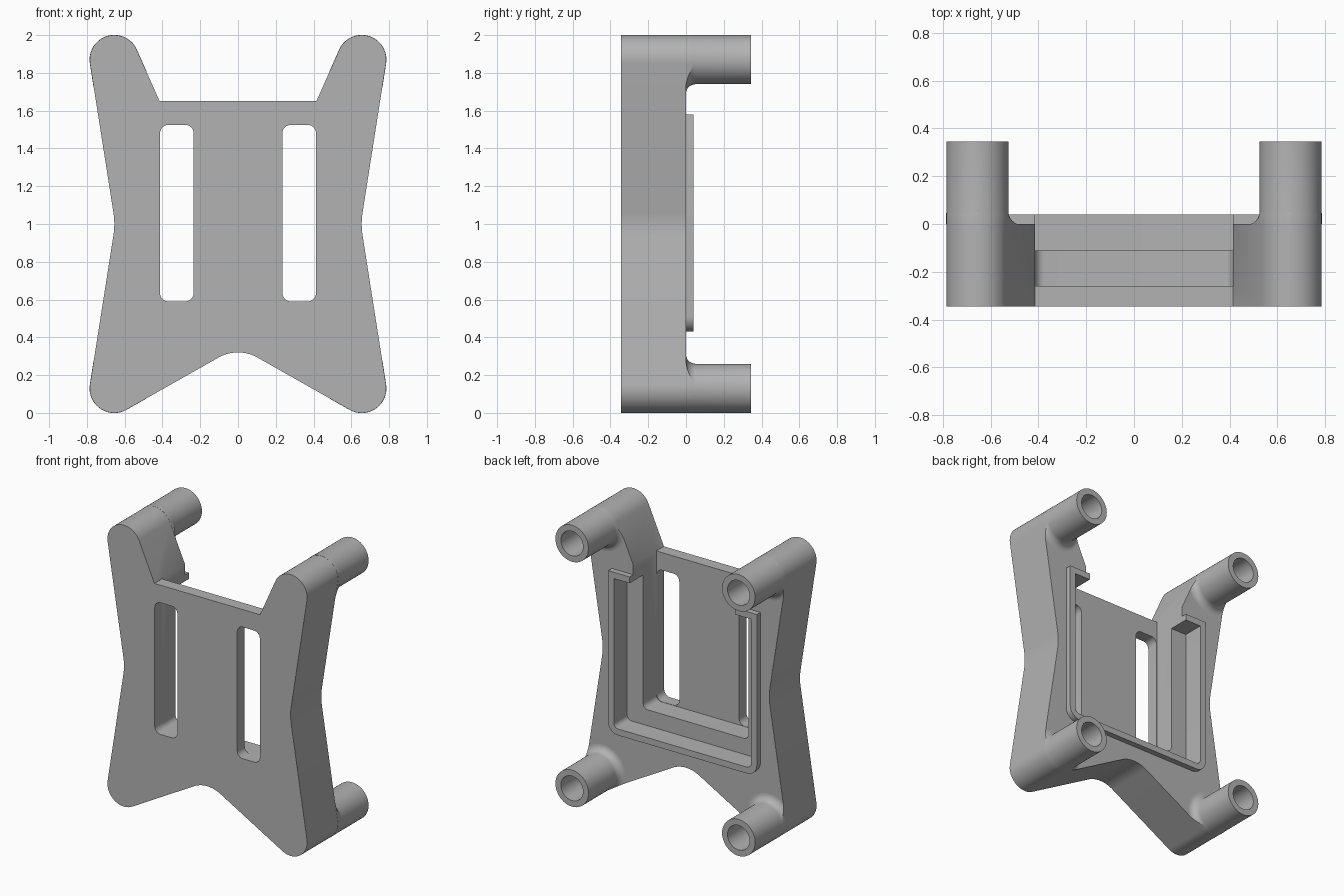
import bpy, bmesh, math
from mathutils import Vector, Matrix

if "Cube" in bpy.data.objects:
    bpy.data.objects.remove(bpy.data.objects["Cube"])

grey = bpy.data.materials.new("plain grey")
grey.use_nodes = True
colour = (0.45, 0.45, 0.45, 1)
grey.diffuse_color = colour
grey.node_tree.nodes["Principled BSDF"].inputs["Base Color"].default_value = colour

FRONT, BACK, END = -0.345, 0.0, 0.345
POST_X, POST_R, HOLE_R = 0.655, 0.13, 0.087
POST_Z = (0.13, 1.87)


def belt(circles, steps=14):
    """Counterclockwise outline wrapped round circles; negative radius is concave."""
    n = len(circles)
    normals = []
    for i, (x, z, r) in enumerate(circles):
        x2, z2, r2 = circles[(i + 1) % n]
        dx, dz = x2 - x, z2 - z
        tilt = math.asin((r - r2) / math.hypot(dx, dz))
        normals.append(math.atan2(dz, dx) - math.pi / 2 + tilt)
    points = []
    for i, (x, z, r) in enumerate(circles):
        if abs(r) < 1e-6:
            points.append((x, z))
            continue
        start = normals[i - 1]
        turn = (normals[i] - start + math.pi) % math.tau - math.pi
        for k in range(steps + 1):
            a = start + turn * k / steps
            points.append((x + r * math.cos(a), z + r * math.sin(a)))
    return points


def rounded_rect(x0, x1, z0, z1, r_low, r_high):
    return belt([(x0 + r_low, z0 + r_low, r_low), (x1 - r_low, z0 + r_low, r_low),
                 (x1 - r_high, z1 - r_high, r_high), (x0 + r_high, z1 - r_high, r_high)], 8)


def plate_outline(grow=0.0):
    half = [(POST_X, POST_Z[0], POST_R), (POST_X + 0.4, 1.0, -0.4),
            (POST_X, POST_Z[1], POST_R), (0.415, 1.65, 0)]
    mirrored = [(-x, z, r) for x, z, r in reversed(half)]
    loop = half + mirrored + [(0, 0.11, -0.21)]
    return belt([(x, z, r + grow) for x, z, r in loop], 20)


def finish(name, bm):
    bmesh.ops.recalc_face_normals(bm, faces=bm.faces)
    mesh = bpy.data.meshes.new(name)
    bm.to_mesh(mesh)
    bm.free()
    mesh.materials.append(grey)
    obj = bpy.data.objects.new(name, mesh)
    bpy.context.collection.objects.link(obj)
    return obj


def prism(name, points, y0, y1):
    bm = bmesh.new()
    face = bm.faces.new([bm.verts.new((x, y0, z)) for x, z in points])
    top = bmesh.ops.extrude_face_region(bm, geom=[face])["geom"]
    moved = [v for v in top if isinstance(v, bmesh.types.BMVert)]
    bmesh.ops.translate(bm, verts=moved, vec=(0, y1 - y0, 0))
    if not face.is_valid or len([f for f in bm.faces if len(f.verts) > 4]) < 2:
        bm.faces.new([v for v in face.verts])
    return finish(name, bm)


def combine(obj, other, operation):
    mod = obj.modifiers.new(operation.lower(), "BOOLEAN")
    mod.operation, mod.solver, mod.object = operation, "EXACT", other
    select(obj)
    bpy.ops.object.modifier_apply(modifier=mod.name)
    bpy.data.objects.remove(other)


def select(obj):
    bpy.ops.object.select_all(action="DESELECT")
    obj.select_set(True)
    bpy.context.view_layer.objects.active = obj


def smooth(obj):
    select(obj)
    bpy.ops.object.shade_smooth_by_angle(angle=math.radians(30))


# Main plate with the raised rim on its back
body = prism("bracket_plate", plate_outline(), FRONT, BACK)
rim = prism("rim", rounded_rect(-0.585, 0.585, 0.43, 1.58, 0.08, 0.002), -0.06, 0.04)
combine(body, rim, "UNION")

# Stepped pocket: wide shallow recess, then a deep one open at the top
cuts = [(rounded_rect(-0.54, 0.54, 0.475, 1.535, 0.035, 0.002), -0.11, 0.2),
        (rounded_rect(-0.415, 0.415, 0.588, 2.2, 0.04, 0.002), -0.26, 0.3)]
# Slots through the front wall
for x0, x1 in ((-0.413, -0.235), (0.235, 0.413)):
    cuts.append((rounded_rect(x0, x1, 0.59, 1.525, 0.045, 0.045), -0.5, -0.2))
# Blind bores under the posts
centres = [(s * POST_X, z) for s in (-1, 1) for z in POST_Z]
for cx, cz in centres:
    ring = [(cx + HOLE_R * math.cos(math.tau * k / 48), cz + HOLE_R * math.sin(math.tau * k / 48))
            for k in range(48)]
    cuts.append((ring, -0.2, 0.1))
for points, y0, y1 in cuts:
    combine(body, prism("cutter", points, y0, y1), "DIFFERENCE")
smooth(body)

# Hollow posts, flared where they meet the plate and trimmed to its outline
FLARE = 0.05
arc = [math.pi / 2 * k / 8 for k in range(9)]
profile = [(POST_R + FLARE * (1 - math.sin(a)), FLARE * (1 - math.cos(a))) for a in arc]
profile += [(POST_R, END), (HOLE_R, END), (HOLE_R, BACK)]
for cx, cz in centres:
    bm = bmesh.new()
    verts = [bm.verts.new((r, y, 0)) for r, y in profile]
    edges = [bm.edges.new((verts[i - 1], verts[i])) for i in range(len(verts))]
    bmesh.ops.spin(bm, geom=verts + edges, cent=(0, 0, 0), axis=(0, 1, 0),
                   angle=math.tau, steps=48, use_duplicate=False)
    bmesh.ops.remove_doubles(bm, verts=bm.verts, dist=1e-5)
    bmesh.ops.transform(bm, matrix=Matrix.Translation(Vector((cx, 0, cz))), verts=bm.verts)
    name = ("upper" if cz > 1 else "lower") + ("_left" if cx > 0 else "_right") + "_post"
    post = finish(name, bm)
    combine(post, prism("trimmer", plate_outline(0.001), -0.5, 0.5), "INTERSECT")
    smooth(post)
